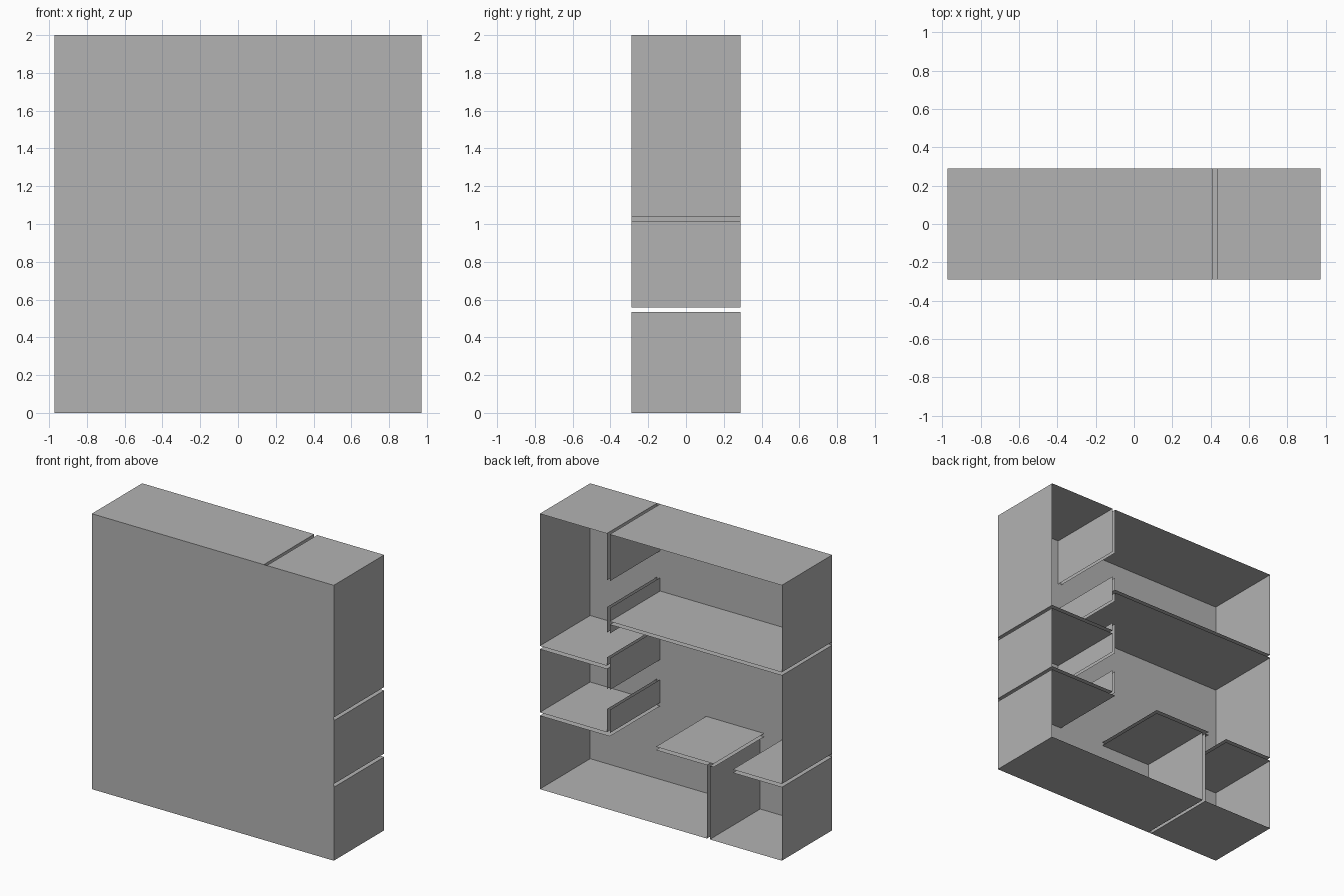
import bpy
import bmesh

cube = bpy.data.objects.get("Cube")
if cube:
    bpy.data.objects.remove(cube, do_unlink=True)

# One plain grey for everything
grey = bpy.data.materials.new("plain_grey")
grey.use_nodes = True
colour = (0.45, 0.45, 0.45, 1)
grey.diffuse_color = colour
grey.node_tree.nodes["Principled BSDF"].inputs["Base Color"].default_value = colour

# Outer limits
SIDE, DEPTH, TOP = 0.972, 0.289, 2.0
# Faces of the tall partition, the low partition and the three shelves
WALL_L, WALL_R = 0.434, 0.41
LOW_L, LOW_R = -0.37, -0.394
LOW_TOP, LOW_UNDER = 0.557, 0.533
MID_TOP, MID_UNDER = 1.04, 1.016
HIGH_TOP, HIGH_UNDER = 1.368, 1.345
# Edges of the door openings in the tall partition
DOOR_A, DOOR_B, DOOR_C = (1.465, 1.66), (1.10, 1.28), (0.725, 0.87)
# Edges of the openings in the low shelf
HATCH_L, HATCH_R, SHELF_END = -0.425, -0.578, 0.04


def add_object(name, bm):
    mesh = bpy.data.meshes.new(name)
    bm.to_mesh(mesh)
    bm.free()
    mesh.materials.append(grey)
    obj = bpy.data.objects.new(name, mesh)
    bpy.context.collection.objects.link(obj)


def sweep(name, path):
    """Thin sheet following an (x, z) path through the full depth."""
    bm = bmesh.new()
    rows = [[bm.verts.new((x, y, z)) for y in (-DEPTH, DEPTH)] for x, z in path]
    for a, b in zip(rows, rows[1:]):
        bm.faces.new((a[0], a[1], b[1], b[0]))
    add_object(name, bm)


# Front panel
bm = bmesh.new()
bm.faces.new([bm.verts.new((x, -DEPTH, z)) for x, z in
              ((-SIDE, 0), (SIDE, 0), (SIDE, TOP), (-SIDE, TOP))])
add_object("front_panel", bm)

# Room linings, separated by narrow open gaps
sweep("upper_left_room", [
    (WALL_L, DOOR_A[1]), (WALL_L, TOP), (SIDE, TOP),
    (SIDE, MID_TOP), (WALL_L, MID_TOP), (WALL_L, DOOR_B[0])])
sweep("middle_left_room", [
    (WALL_L, DOOR_C[1]), (WALL_L, MID_UNDER), (SIDE, MID_UNDER),
    (SIDE, LOW_TOP), (WALL_L, LOW_TOP), (WALL_L, DOOR_C[0])])
sweep("lower_left_room", [
    (WALL_R, LOW_UNDER), (SIDE, LOW_UNDER), (SIDE, 0),
    (LOW_L, 0), (LOW_L, LOW_UNDER), (SHELF_END, LOW_UNDER)])
sweep("lower_right_room", [
    (HATCH_L, LOW_UNDER), (LOW_R, LOW_UNDER), (LOW_R, 0),
    (-SIDE, 0), (-SIDE, LOW_UNDER), (HATCH_R, LOW_UNDER)])
sweep("middle_right_room", [
    (HATCH_R, LOW_TOP), (-SIDE, LOW_TOP), (-SIDE, HIGH_UNDER),
    (WALL_R, HIGH_UNDER), (WALL_R, DOOR_B[1])])
sweep("upper_right_room", [
    (WALL_R, DOOR_A[0]), (WALL_R, HIGH_TOP), (-SIDE, HIGH_TOP),
    (-SIDE, TOP), (WALL_R, TOP), (WALL_R, DOOR_A[1])])

# Loose shelf top and the remaining faces of the tall partition
sweep("low_shelf_top", [(SHELF_END, LOW_TOP), (HATCH_L, LOW_TOP)])
for name, x, low, high in (
        ("upper_partition", WALL_L, DOOR_B[1], DOOR_A[0]),
        ("middle_partition", WALL_R, DOOR_C[1], DOOR_B[0]),
        ("lower_partition", WALL_R, LOW_TOP, DOOR_C[0])):
    sweep(name, [(x, low), (x, high)])
